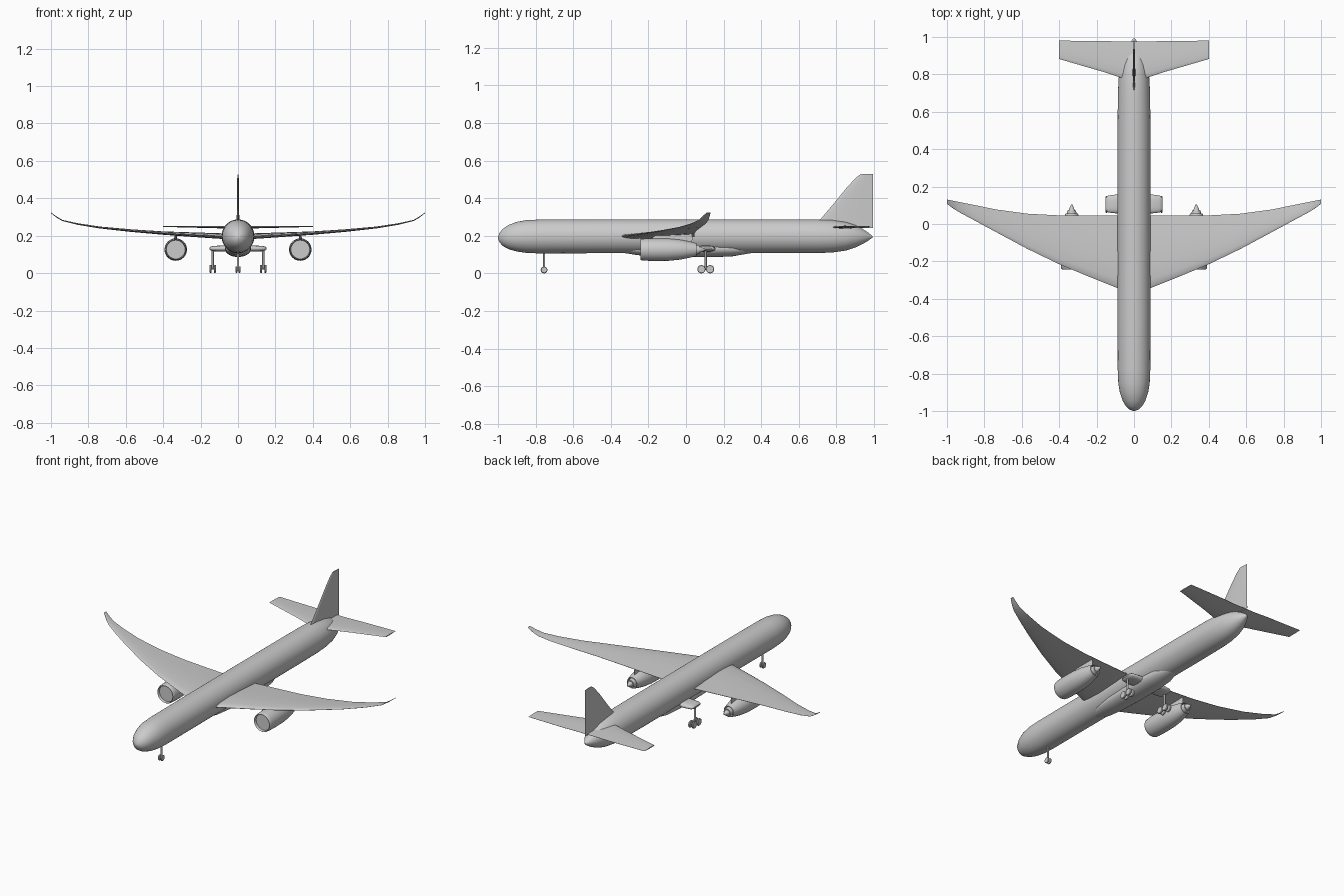
import bpy, bmesh, math
from mathutils import Vector

if "Cube" in bpy.data.objects:
    bpy.data.objects.remove(bpy.data.objects["Cube"])


def loft(name, rings, angle=35, closed=False):
    """Skin equal-length rings of points; cap the ends unless closed."""
    bm = bmesh.new()
    vs = [[bm.verts.new(p) for p in r] for r in rings]
    n, m = len(vs[0]), len(vs)
    for i in range(m if closed else m - 1):
        a, b = vs[i], vs[(i + 1) % m]
        for j in range(n):
            k = (j + 1) % n
            bm.faces.new((a[j], a[k], b[k], b[j]))
    if not closed:
        bm.faces.new(vs[0])
        bm.faces.new(vs[-1])
    bmesh.ops.recalc_face_normals(bm, faces=bm.faces)
    me = bpy.data.meshes.new(name)
    bm.to_mesh(me)
    bm.free()
    me.shade_smooth()
    me.set_sharp_from_angle(angle=math.radians(angle))
    ob = bpy.data.objects.new(name, me)
    bpy.context.collection.objects.link(ob)
    return ob


def tube_y(name, prof, x=0, n=40, closed=False):
    """Elliptical rings along y; prof rows are y, centre z, half width, half height."""
    ang = [2 * math.pi * i / n for i in range(n)]
    return loft(name, [[(x + rx * math.cos(a), y, z + rz * math.sin(a)) for a in ang]
                       for y, z, rx, rz in prof], closed=closed)


def rod(name, p, q, r, n=16, bevel=0.0):
    """Cylinder between two points, with optional rounded rims."""
    p, q = Vector(p), Vector(q)
    d = (q - p).normalized()
    u = d.orthogonal().normalized()
    v = d.cross(u)
    rows = [(p, r), (q, r)]
    if bevel:
        rows = [(p, r - bevel), (p + d * bevel, r), (q - d * bevel, r), (q, r - bevel)]
    ang = [2 * math.pi * i / n for i in range(n)]
    return loft(name, [[c + s * (u * math.cos(a) + v * math.sin(a)) for a in ang]
                       for c, s in rows])


# Aerofoil outline: chord fraction, half-thickness fraction
FOIL = [(0, 0), (.03, .45), (.12, .8), (.35, 1), (.65, .7), (1, .08)]
FOIL += [(c, -t) for c, t in reversed(FOIL[1:])]


def surface(name, rows, upright=False):
    """Wing-like surface; rows are span, height, leading y, trailing y, half thickness."""
    rings = []
    for s, h, le, te, t in rows:
        rings.append([(f * t, le + c * (te - le), s) if upright else
                      (s, le + c * (te - le), h + f * t) for c, f in FOIL])
    return loft(name, rings)


def both_sides(rows):
    return [(-r[0],) + r[1:] for r in reversed(rows) if r[0] > 0] + rows


# Fuselage
tube_y("fuselage", [
    (-1.0, .19, .004, .004), (-.992, .19, .024, .025), (-.975, .191, .043, .045),
    (-.945, .193, .061, .064), (-.90, .195, .076, .079), (-.85, .196, .084, .087),
    (-.78, .196, .087, .09), (-.5, .197, .088, .09), (.0, .197, .088, .09),
    (.5, .197, .088, .09), (.7, .197, .086, .089), (.78, .197, .082, .086),
    (.85, .197, .073, .076), (.90, .197, .059, .06), (.94, .196, .041, .04),
    (.97, .195, .022, .021), (.992, .194, .004, .004)], n=48)

# Belly fairing
tube_y("belly_fairing", [
    (-.34, .13, .03, .02), (-.26, .13, .055, .033), (-.15, .13, .066, .041),
    (0, .13, .07, .044), (.15, .13, .07, .044), (.25, .13, .064, .039),
    (.36, .13, .03, .02)])

# Main wing with raised tips
surface("main_wing", both_sides([
    (0, .196, -.375, .045, .016), (.09, .198, -.342, .045, .015),
    (.25, .206, -.278, .045, .012), (.4, .214, -.215, .046, .009),
    (.57, .227, -.133, .055, .007), (.74, .244, -.042, .078, .005),
    (.86, .263, .023, .103, .004), (.94, .282, .066, .119, .003),
    (.97, .3, .085, .125, .003), (1.0, .322, .108, .131, .002)]))

# Tailplane and fin
surface("tailplane", both_sides([
    (0, .246, .76, .975, .008), (.08, .246, .785, .975, .007),
    (.16, .247, .812, .979, .006), (.40, .25, .882, .98, .003)]))
surface("tail_fin", [
    (.24, 0, .68, .994, .008), (.285, 0, .713, .994, .007),
    (.37, 0, .785, .994, .006), (.45, 0, .85, .994, .005),
    (.51, 0, .905, .994, .004), (.528, 0, .93, .994, .003)], upright=True)

for side, s in (("left", -1), ("right", 1)):
    # Engine: hollow cowl, fan face, core nozzle and pylon
    ex, ez = s * .333, .126
    tube_y(side + "_engine_cowl", [
        (y, ez, r, r) for y, r in (
            (-.236, .05), (-.242, .053), (-.238, .056), (-.22, .0585), (-.17, .06),
            (-.09, .059), (-.03, .053), (.02, .043), (.055, .034), (.055, .031),
            (-.03, .046), (-.2, .05))], x=ex, closed=True)
    rod(side + "_engine_fan", (ex, -.225, ez), (ex, -.205, ez), .0505, 40)
    tube_y(side + "_engine_nozzle", [
        (y, ez, r, r) for y, r in ((-.03, .036), (.03, .029), (.072, .023),
                                   (.072, .017), (.085, .012), (.105, .002))], x=ex, n=32)
    surface(side + "_engine_pylon", [
        (.16, 0, -.17, .03, .009), (.188, 0, -.18, .035, .008),
        (.212, 0, -.15, .03, .006)], upright=True).location.x = ex

    # Main gear housing: flattened rounded pod beside the belly
    pod = []
    for x, w, h in ((.03, .05, .018), (.10, .05, .016), (.135, .046, .014),
                    (.146, .04, .01), (.152, .03, .004)):
        pod.append([(s * x, .107 + w * math.copysign(abs(math.cos(a)) ** .6, math.cos(a)),
                     .131 + h * math.sin(a)) for a in
                    [2 * math.pi * (i + .5) / 24 for i in range(24)]])
    loft(side + "_gear_pod", pod)

    # Main gear: strut, bogie beam, axles and four wheels
    gx, gy = s * .135, .105
    rod(side + "_gear_strut", (gx, gy, .022), (gx, gy, .13), .006)
    rod(side + "_gear_bogie", (gx, gy - .024, .023), (gx, gy + .024, .023), .005)
    for end, wy in (("front", gy - .023), ("rear", gy + .023)):
        rod(f"{side}_{end}_axle", (gx - .014, wy, .023), (gx + .014, wy, .023), .004)
        for pos, d in (("left", -1), ("right", 1)):
            rod(f"{side}_{end}_wheel_{pos}", (gx + d * .006, wy, .022),
                (gx + d * .017, wy, .022), .022, 24, .003)

    # Nose wheels
    rod(side + "_nose_wheel", (s * .004, -.755, .018), (s * .013, -.755, .018),
        .018, 24, .003)

# Nose strut and axle
rod("nose_strut", (0, -.755, .016), (0, -.755, .13), .0055)
rod("nose_axle", (-.011, -.755, .018), (.011, -.755, .018), .004)
